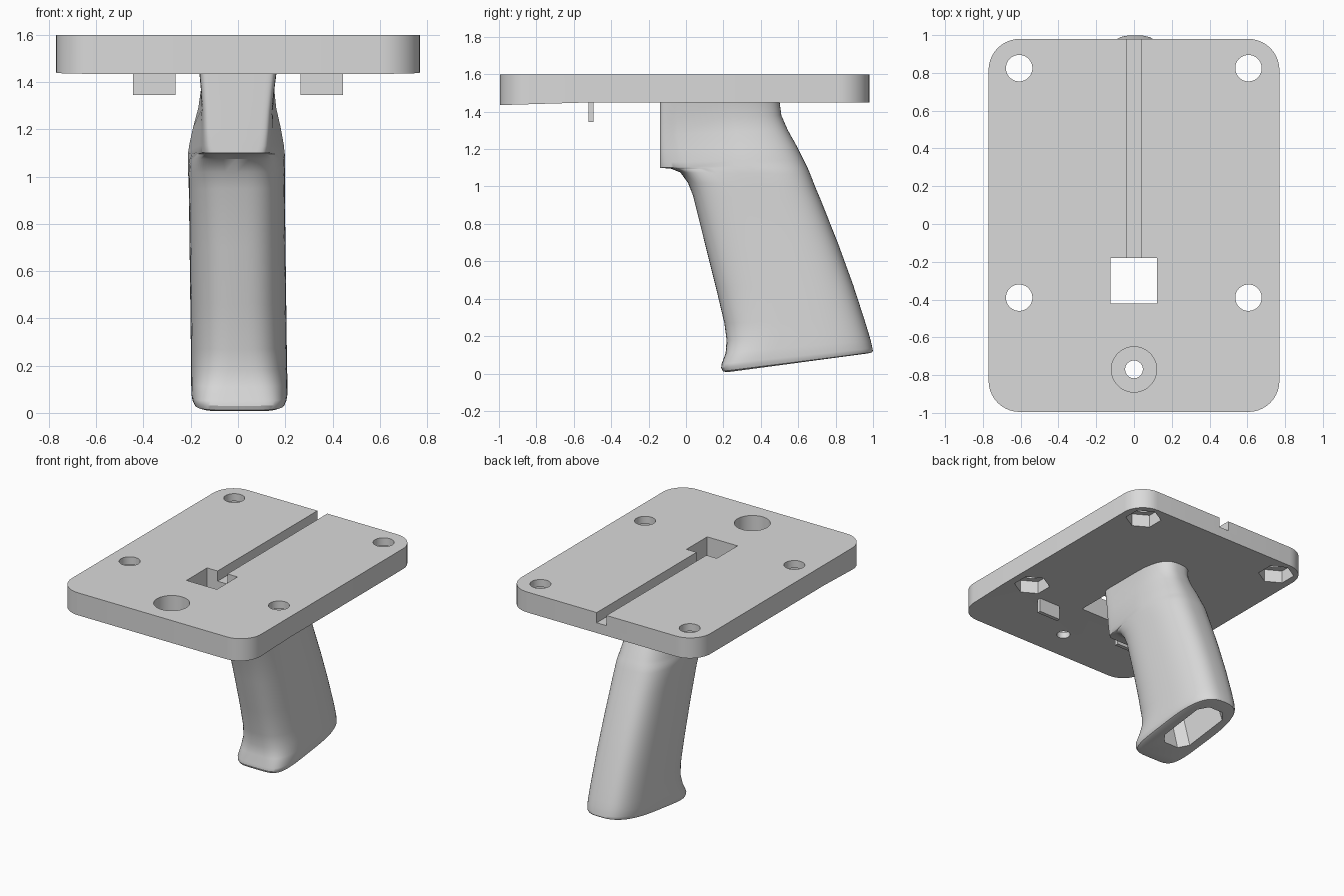
import bpy, bmesh, math

if "Cube" in bpy.data.objects:
    bpy.data.objects.remove(bpy.data.objects["Cube"])

grey = bpy.data.materials.new("plain grey")
grey.diffuse_color = (0.7, 0.7, 0.7, 1)
grey.use_nodes = True
grey.node_tree.nodes["Principled BSDF"].inputs["Base Color"].default_value = grey.diffuse_color


def make(name, bm):
    bmesh.ops.recalc_face_normals(bm, faces=bm.faces[:])
    me = bpy.data.meshes.new(name)
    bm.to_mesh(me)
    bm.free()
    me.materials.append(grey)
    ob = bpy.data.objects.new(name, me)
    bpy.context.collection.objects.link(ob)
    return ob


def loft(name, rings):
    """Skin closed rings of points and cap both ends."""
    bm = bmesh.new()
    rows = [[bm.verts.new(p) for p in ring] for ring in rings]
    n = len(rows[0])
    for a, b in zip(rows, rows[1:]):
        for i in range(n):
            bm.faces.new((a[i], a[(i + 1) % n], b[(i + 1) % n], b[i]))
    bm.faces.new(rows[0])
    bm.faces.new(rows[-1])
    return make(name, bm)


def cylinder(name, x, y, r, z0, z1, n=40, turn=0.0):
    circle = [(x + r * math.cos(turn + math.tau * i / n),
               y + r * math.sin(turn + math.tau * i / n)) for i in range(n)]
    return loft(name, [[(px, py, z) for px, py in circle] for z in (z0, z1)])


def box(name, x0, x1, y0, y1, z0, z1):
    base = [(x0, y0), (x1, y0), (x1, y1), (x0, y1)]
    return loft(name, [[(x, y, z) for x, y in base] for z in (z0, z1)])


def activate(ob):
    bpy.ops.object.select_all(action='DESELECT')
    ob.select_set(True)
    bpy.context.view_layer.objects.active = ob


def cut(ob, cutter):
    mod = ob.modifiers.new("cut", 'BOOLEAN')
    mod.operation, mod.solver, mod.object = 'DIFFERENCE', 'EXACT', cutter
    activate(ob)
    bpy.ops.object.modifier_apply(modifier=mod.name)
    bpy.data.objects.remove(cutter)


def smooth(ob):
    activate(ob)
    bpy.ops.object.shade_smooth_by_angle(angle=math.radians(32))


# Mounting plate: rounded outline, underside sloping down toward the front
HX, Y0, Y1, R, BEND = 0.77, -0.995, 0.98, 0.165, -0.5
outline = []
for cx, cy, start in ((HX - R, Y1 - R, 0), (R - HX, Y1 - R, 90),
                      (R - HX, Y0 + R, 180), (HX - R, Y0 + R, 270)):
    for k in range(11):
        a = math.radians(start + 9 * k)
        outline.append((cx + R * math.cos(a), cy + R * math.sin(a)))
    if start == 90:
        outline.append((-HX, BEND))
outline.append((HX, BEND))

bm = bmesh.new()
low = [bm.verts.new((x, y, 1.45 - 0.03 * max(0, BEND - y))) for x, y in outline]
top = [bm.verts.new((x, y, 1.60)) for x, y in outline]
for i in range(len(low)):
    j = (i + 1) % len(low)
    bm.faces.new((low[i], low[j], top[j], top[i]))
bm.faces.new(top)
bm.faces.new(low)
bmesh.ops.connect_verts(bm, verts=[v for v in low if abs(v.co.y - BEND) < 1e-5])
plate = make("mounting_plate", bm)

# Corner bolt holes with hexagonal nut pockets below
for x in (-0.608, 0.606):
    for y in (-0.39, 0.825):
        cut(plate, cylinder("nut_cutter", x, y, 0.125, 1.3, 1.545, 6, math.pi / 6))
        cut(plate, cylinder("bolt_cutter", x, y, 0.07, 1.3, 1.7))

# Counterbored screw hole, cable window and cable groove
cut(plate, cylinder("bore_cutter", 0, -0.77, 0.12, 1.485, 1.7, 48))
cut(plate, cylinder("screw_cutter", 0, -0.77, 0.047, 1.3, 1.7, 32))
cut(plate, box("window_cutter", -0.125, 0.122, -0.42, -0.18, 1.3, 1.7))
cut(plate, box("groove_cutter", -0.04, 0.04, -0.25, 1.1, 1.525, 1.7))
smooth(plate)

# Two locating tabs under the plate
for side, label in ((-1, "left"), (1, "right")):
    x0, x1 = sorted((side * 0.265, side * 0.445))
    box(label + "_tab", x0, x1, -0.522, -0.494, 1.345, 1.455)

# Grip sections: front y, front z, back y, back z, front width, back width, squareness
SECTIONS = [
    (-.14, 1.455, .50, 1.455, .165, .165, 14),
    (-.14, 1.36, .51, 1.38, .155, .155, 14),
    (-.14, 1.28, .545, 1.30, .148, .165, 14),
    (-.14, 1.20, .59, 1.22, .145, .185, 13),
    (-.14, 1.13, .63, 1.14, .143, .200, 11),
    (-.14, 1.10, .64, 1.12, .140, .203, 9),
    (-.08, 1.095, .65, 1.10, .155, .205, 5),
    (-.03, 1.075, .665, 1.065, .180, .205, 4),
    (.01, 1.02, .69, 1.00, .195, .205, 3.3),
    (.038, .95, .72, .93, .200, .203, 3),
    (.10, .70, .815, .69, .202, .203, 2.8),
    (.16, .46, .895, .47, .202, .203, 2.8),
    (.205, .27, .955, .285, .202, .203, 2.9),
    (.217, .18, .975, .22, .203, .203, 3.2),
    (.212, .11, .988, .175, .204, .204, 4),
    (.19, .05, .997, .135, .203, .203, 5),
    (.188, .03, .999, .122, .200, .200, 5),
    (.197, .012, .995, .113, .192, .194, 5),
    (.22, .007, .975, .108, .175, .180, 5),
]


def section(yf, zf, yb, zb, wf, wb, square, n=64):
    ring = []
    for i in range(n):
        a = math.tau * i / n
        c, s = math.cos(a), math.sin(a)
        e = square if c < 0 else 2.8
        t = 0.5 + 0.5 * math.copysign(abs(c) ** (2 / e), c)
        blend = min(1, t * 2)
        blend = blend * blend * (3 - 2 * blend)
        x = math.copysign(abs(s) ** (2 / e), s) * (wf + (wb - wf) * blend)
        z = zf + (zb - zf) * t
        lean = 0.007 * (1 - z / 0.55) if z < 1.1 else -0.007 * (1.45 - z) / 0.35
        ring.append((x + lean, yf + (yb - yf) * t, z))
    return ring


grip = loft("grip", [section(*s) for s in SECTIONS])

# Hollow core opening through the sloped base of the grip
CORE = [(0.39, -.06), (0.46, -.115), (0.82, -.115), (0.89, -.06),
        (0.89, .06), (0.82, .115), (0.46, .115), (0.39, .06)]
core = loft("core_cutter", [
    [(x, y + 0.04, -0.10 + 0.13 * (y - 0.2)) for y, x in CORE],
    [(x * 0.9, 0.38 + (y - 0.64) * 0.85, 0.98) for y, x in CORE]])
cut(grip, core)
smooth(grip)
